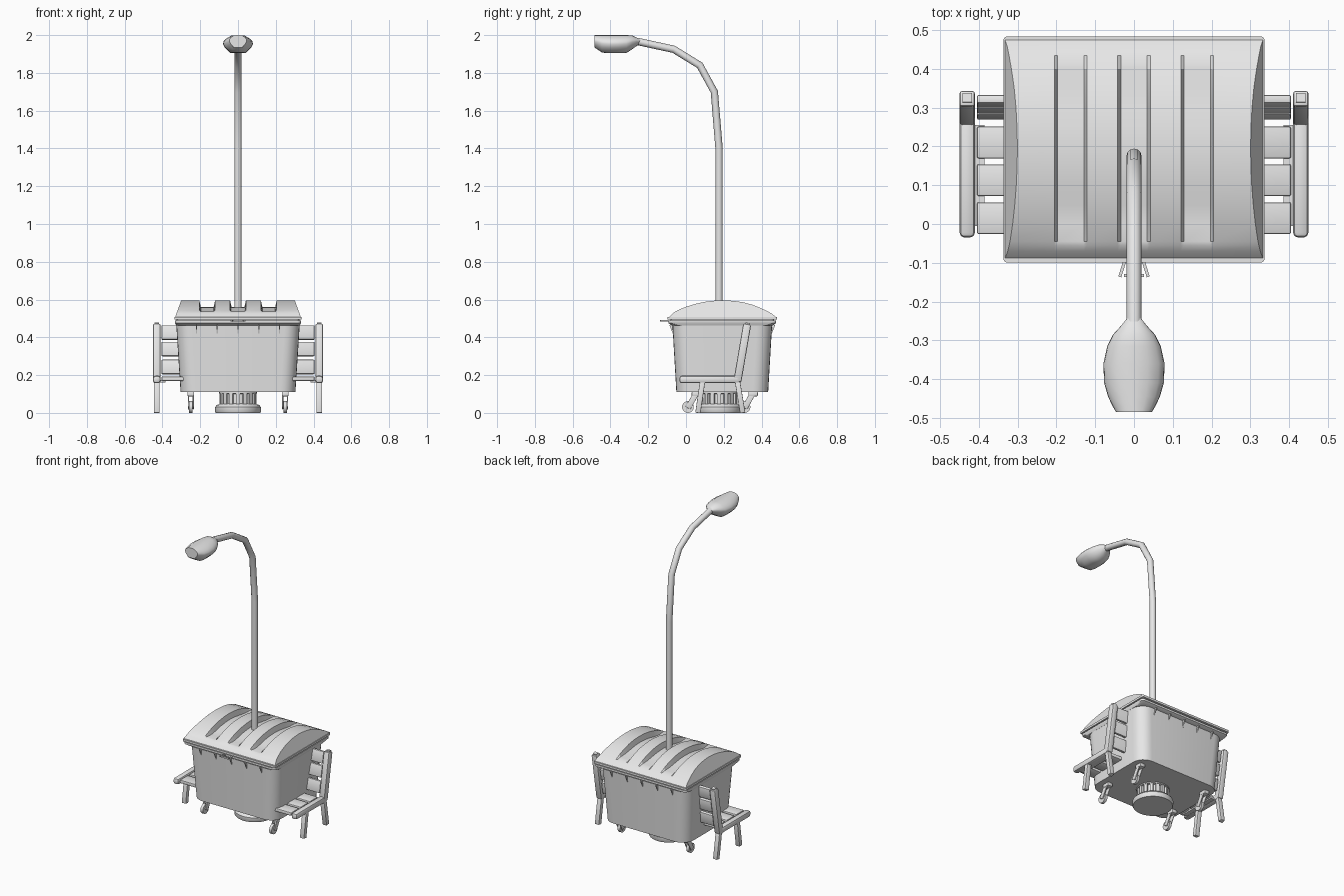
import bpy, bmesh, math
from mathutils import Matrix, Vector

if "Cube" in bpy.data.objects:
    bpy.data.objects.remove(bpy.data.objects["Cube"])

grey = bpy.data.materials.new("plain_grey")
grey.diffuse_color = (0.8, 0.8, 0.8, 1)
grey.use_nodes = True
grey.node_tree.nodes["Principled BSDF"].inputs["Base Color"].default_value = grey.diffuse_color
CY = 0.192      # bin centre in y
PY = 0.175      # lamp post centre in y


def finish(name, bm, angle=35):
    bmesh.ops.recalc_face_normals(bm, faces=bm.faces)
    me = bpy.data.meshes.new(name)
    bm.to_mesh(me)
    bm.free()
    me.materials.append(grey)
    me.shade_smooth()
    me.set_sharp_from_angle(angle=math.radians(angle))
    ob = bpy.data.objects.new(name, me)
    bpy.context.collection.objects.link(ob)
    return ob


def box(name, centre, size, tilt=0, bevel=0.0, spin=0):
    """Bevelled box, tilted about x, then spun about z."""
    bm = bmesh.new()
    bmesh.ops.create_cube(bm, size=1)
    bmesh.ops.scale(bm, vec=size, verts=bm.verts)
    if bevel:
        bmesh.ops.bevel(bm, geom=bm.edges[:], offset=bevel, segments=2, profile=0.5, affect='EDGES')
    m = Matrix.Translation(centre) @ Matrix.Rotation(spin, 4, 'Z') @ Matrix.Rotation(tilt, 4, 'X')
    bmesh.ops.transform(bm, matrix=m, verts=bm.verts)
    return finish(name, bm)


def beam(name, x, a, b, width, depth, bevel):
    """Box running between two (y, z) points."""
    d = Vector(b) - Vector(a)
    mid = (Vector(a) + Vector(b)) / 2
    return box(name, (x, mid.x, mid.y), (width, depth, d.length), -math.atan2(d.x, d.y), bevel)


def loft(name, rings, angle=35):
    """Skin closed rings of equal length, capped at both ends."""
    bm = bmesh.new()
    vs = [[bm.verts.new(p) for p in r] for r in rings]
    n = len(vs[0])
    for a, b in zip(vs, vs[1:]):
        for i in range(n):
            j = (i + 1) % n
            bm.faces.new((a[i], a[j], b[j], b[i]))
    bm.faces.new(vs[0][::-1])
    bm.faces.new(vs[-1])
    return finish(name, bm, angle)


def circle(r, z, n=32):
    return [(r * math.cos(2 * math.pi * i / n), PY + r * math.sin(2 * math.pi * i / n), z) for i in range(n)]


def rounded(hx, hy, r, z, seg=6):
    pts = []
    for k, (sx, sy) in enumerate(((1, 1), (-1, 1), (-1, -1), (1, -1))):
        for i in range(seg + 1):
            t = math.pi / 2 * (k + i / seg)
            pts.append((sx * (hx - r) + r * math.cos(t), CY + sy * (hy - r) + r * math.sin(t), z))
    return pts


def tube(name, path, r, n=12):
    """Round tube along (y, z) points."""
    pts = [Vector(p) for p in path]
    rings = []
    for i, p in enumerate(pts):
        t = (pts[min(i + 1, len(pts) - 1)] - pts[max(i - 1, 0)]).normalized()
        rings.append([(r * math.cos(a), p.x + r * math.sin(a) * t.y, p.y - r * math.sin(a) * t.x)
                      for a in (2 * math.pi * k / n for k in range(n))])
    return loft(name, rings, 40)


# Bin body with rounded corners, then its rim
loft("bin_body", [rounded(0.304, 0.243, 0.08, 0.11), rounded(0.327, 0.264, 0.08, 0.47)])
loft("bin_rim", [rounded(0.327, 0.266, 0.05, 0.462), rounded(0.333, 0.285, 0.02, 0.475),
                 rounded(0.333, 0.285, 0.02, 0.488)])
loft("lid_gap", [rounded(0.325, 0.275, 0.02, 0.485), rounded(0.325, 0.275, 0.02, 0.5)])
loft("lid_flange", [rounded(0.336, 0.291, 0.008, 0.494), rounded(0.336, 0.291, 0.008, 0.508)])

# Gussets below the rim
for x in (-0.22, -0.11, 0, 0.11, 0.22):
    for s in (-1, 1):
        bm = bmesh.new()
        prof = [(0.255, 0.465), (0.28, 0.465), (0.262, 0.42), (0.255, 0.42)]
        vs = [bm.verts.new((x, CY + s * y, z)) for y, z in prof]
        f = bm.faces.new(vs)
        ext = bmesh.ops.extrude_face_region(bm, geom=[f])
        moved = [v for v in ext["geom"] if isinstance(v, bmesh.types.BMVert)]
        bmesh.ops.translate(bm, vec=(0.007, 0, 0), verts=moved)
        bmesh.ops.translate(bm, vec=(-0.0035, 0, 0), verts=bm.verts)
        finish("rim_gusset", bm)

# Domed lid with three pressed grooves
profile = [(-0.09, 0.506), (-0.07, 0.527), (-0.055, 0.537), (-0.045, 0.543), (0.0, 0.562), (0.05, 0.577),
           (0.1, 0.588), (0.15, 0.594), (0.2, 0.596), (0.25, 0.593), (0.3, 0.586), (0.35, 0.573),
           (0.4, 0.553), (0.435, 0.536), (0.455, 0.525), (0.477, 0.506)]
columns = [(-0.3, 0)]
for c in (-0.163, 0, 0.163):
    columns += [(c - 0.042, 0), (c - 0.034, 1), (c + 0.034, 1), (c + 0.042, 0)]
columns.append((0.3, 0))


def groove(y):
    return 0.036 * max(0, min(1, (y + 0.055) / 0.07, (0.435 - y) / 0.1))


bm = bmesh.new()
grid = []
for i, (x, deep) in enumerate(columns):
    col = []
    for y, z in profile:
        edge = i in (0, len(columns) - 1)
        px = math.copysign(0.333 - 0.36 * (z - 0.506), x) if edge else x
        col.append(bm.verts.new((px, y, z - deep * groove(y))))
    grid.append(col)
for a, b in zip(grid, grid[1:]):
    for j in range(len(profile) - 1):
        bm.faces.new((a[j], b[j], b[j + 1], a[j + 1]))
for col in (grid[0], grid[-1]):
    bm.faces.new(col)
finish("lid_dome", bm, 30)

# Front lid handle
for s in (-1, 1):
    box("handle_arm", (s * 0.03, -0.115, 0.488), (0.008, 0.045, 0.008), spin=s * 0.3)
box("handle_grip", (0, -0.133, 0.488), (0.052, 0.008, 0.01))

# Four swivel casters
for x in (-0.25, 0.25):
    for y in (0.01, 0.31):
        box("caster_mount", (x, y + 0.045, 0.1), (0.036, 0.05, 0.024), bevel=0.004)
        for s in (-1, 1):
            beam("caster_fork", x + s * 0.013, (y, 0.025), (y + 0.042, 0.1), 0.006, 0.03, 0.002)
        bm = bmesh.new()
        bmesh.ops.create_cone(bm, cap_ends=True, segments=20, radius1=0.031, radius2=0.031, depth=0.018,
                              matrix=Matrix.Translation((x, y, 0.031)) @ Matrix.Rotation(math.pi / 2, 4, 'Y'))
        finish("caster_wheel", bm)

# Lamp post foot with ribbed collar
loft("post_foot", [circle(0.118, 0), circle(0.122, 0.006), circle(0.122, 0.03), circle(0.112, 0.042),
                   circle(0.084, 0.05), circle(0.084, 0.1), circle(0.1, 0.103), circle(0.1, 0.112)])
for k in range(16):
    a = 2 * math.pi * k / 16
    box("collar_rib", (0.086 * math.cos(a), PY + 0.086 * math.sin(a), 0.077),
        (0.022, 0.02, 0.06), spin=a)

# Curved lamp post
tube("lamp_post", [(PY, 0.1), (PY, 1.4), (0.15, 1.7), (0.073, 1.84), (-0.065, 1.925), (-0.255, 1.966)], 0.0195)

# Lamp head: sections of (y, half width, top, bottom)
rings = []
for y, w, top, low in ((-0.243, 0.018, 1.978, 1.955), (-0.262, 0.033, 1.988, 1.942),
                       (-0.285, 0.054, 1.998, 1.925), (-0.315, 0.069, 2.0, 1.906),
                       (-0.36, 0.079, 2.0, 1.904), (-0.41, 0.077, 2.0, 1.904),
                       (-0.445, 0.067, 2.0, 1.908), (-0.47, 0.055, 2.0, 1.925), (-0.485, 0.046, 2.0, 1.935)):
    mid = (top + low) / 2 + 0.006
    half = [(0, top), (0.45, top - 0.06 * (top - mid)), (0.8, mid + 0.55 * (top - mid)), (0.97, mid + 0.2 * (top - mid)),
            (1, mid - 0.1 * (mid - low)), (0.88, mid - 0.45 * (mid - low)), (0.5, low + 0.02 * (mid - low)), (0, low)]
    ring = [(w * u, y, z) for u, z in half]
    rings.append(ring + [(-px, py, pz) for px, py, pz in ring[-2:0:-1]])
loft("lamp_head", rings, 45)

# Bench frames at both ends
for x in (-0.43, 0.43):
    box("bench_seat_rail", (x, 0.125, 0.177), (0.04, 0.32, 0.04), bevel=0.013)
    beam("bench_back_post", x, (0.272, 0.165), (0.324, 0.47), 0.04, 0.042, 0.008)
    box("bench_post_cap", (x, 0.3255, 0.472), (0.024, 0.024, 0.01), tilt=-0.17)
    beam("bench_front_leg", x, (0.063, 0.0), (0.088, 0.17), 0.03, 0.028, 0.003)
    beam("bench_back_leg", x, (0.3, 0.0), (0.272, 0.17), 0.03, 0.028, 0.003)

# Bench slats running through from end to end
for y in (0.015, 0.113, 0.21):
    box("bench_seat_slat", (0, y, 0.181), (0.81, 0.082, 0.022), bevel=0.005)
for z in (0.243, 0.338, 0.425):
    box("bench_back_slat", (0, 0.272 + (z - 0.165) * 0.17, z), (0.81, 0.022, 0.076), tilt=-0.17, bevel=0.005)
for x in (-0.4, 0.4):
    box("bench_cross_bracket", (x, 0.125, 0.168), (0.03, 0.26, 0.012))
